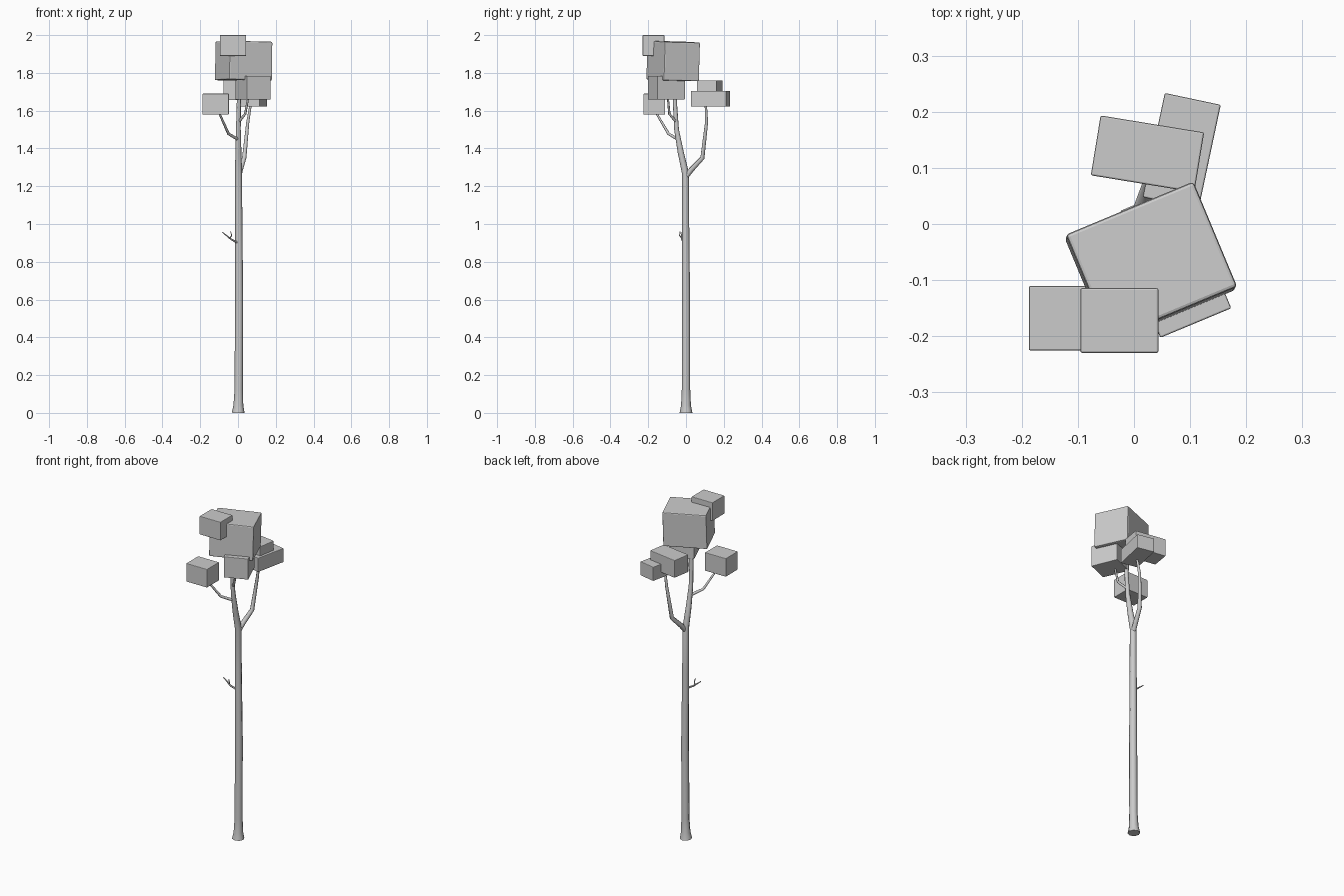
import bpy
from math import radians

if "Cube" in bpy.data.objects:
    bpy.data.objects.remove(bpy.data.objects["Cube"])


def tube(name, points, resolution=2):
    """Tapered limb through (x, y, z, radius) points."""
    cu = bpy.data.curves.new(name, 'CURVE')
    cu.dimensions = '3D'
    cu.bevel_depth = 1.0
    cu.bevel_resolution = resolution
    cu.use_fill_caps = True
    sp = cu.splines.new('POLY')
    sp.points.add(len(points) - 1)
    for p, (x, y, z, r) in zip(sp.points, points):
        p.co = (x, y, z, 1)
        p.radius = r
    ob = bpy.data.objects.new(name, cu)
    bpy.context.collection.objects.link(ob)
    bpy.ops.object.select_all(action='DESELECT')
    ob.select_set(True)
    bpy.context.view_layer.objects.active = ob
    bpy.ops.object.convert(target='MESH')
    bpy.ops.object.shade_smooth_by_angle(angle=radians(50))


def leaf_block(name, center, size, turn=0, tilt=(0, 0)):
    """Foliage box with a narrow bevel."""
    bpy.ops.mesh.primitive_cube_add(size=1, location=center)
    ob = bpy.context.object
    ob.name = name
    ob.scale = size
    bpy.ops.object.transform_apply(location=False, rotation=False, scale=True)
    ob.rotation_euler = (radians(tilt[0]), radians(tilt[1]), radians(turn))
    bev = ob.modifiers.new("edge", 'BEVEL')
    bev.width = 0.006 if size[0] > 0.2 else 0.003
    bev.segments = 2


# Trunk with flared foot, leaning back at the fork
tube("trunk", [(0.001, 0, 0, .034), (0.002, 0, .04, .026), (0.004, 0, .12, .0225),
               (0.006, 0, .6, .0215), (0.004, -.002, 1.0, .019), (0.003, -.003, 1.27, .0185),
               (0.002, -.028, 1.38, .016), (0.002, -.05, 1.5, .0125), (0.004, -.058, 1.63, .011),
               (0.008, -.062, 1.8, .009)])

# Branches carrying the foliage
tube("back_branch", [(0.004, 0, 1.25, .014), (0.013, .028, 1.287, .014), (0.033, .087, 1.35, .012),
                     (0.052, .109, 1.54, .0085), (0.07, .104, 1.65, .006)])
tube("left_branch", [(0, -.042, 1.448, .009), (-.05, -.092, 1.477, .0075), (-.105, -.165, 1.6, .005)])
tube("right_branch", [(0.004, -.052, 1.54, .0075), (0.038, -.088, 1.583, .0065),
                      (0.056, -.097, 1.68, .005)])

# Bare twig halfway up the trunk
tube("twig", [(0, -.012, .9, .006), (-.035, -.022, .918, .005), (-.083, -.022, .957, .0025)], 1)
tube("twig_fork", [(-.043, -.022, .924, .0035), (-.033, -.034, .94, .003), (-.04, -.031, .96, .002)], 1)

# Foliage blocks
leaf_block("crown_foliage", (.03, -.068, 1.863), (.246, .203, .205), 22.6, (-1.2, 1.3))
leaf_block("top_foliage", (-.026, -.172, 1.945), (.139, .115, .11))
leaf_block("left_foliage", (-.118, -.168, 1.635), (.139, .115, .11))
leaf_block("right_foliage", (.08, -.104, 1.721), (.137, .157, .125), 22.6)
leaf_block("back_upper_foliage", (.024, .125, 1.708), (.187, .108, .105), -9.3)
leaf_block("back_lower_foliage", (.085, .13, 1.663), (.102, .19, .084), -12)
